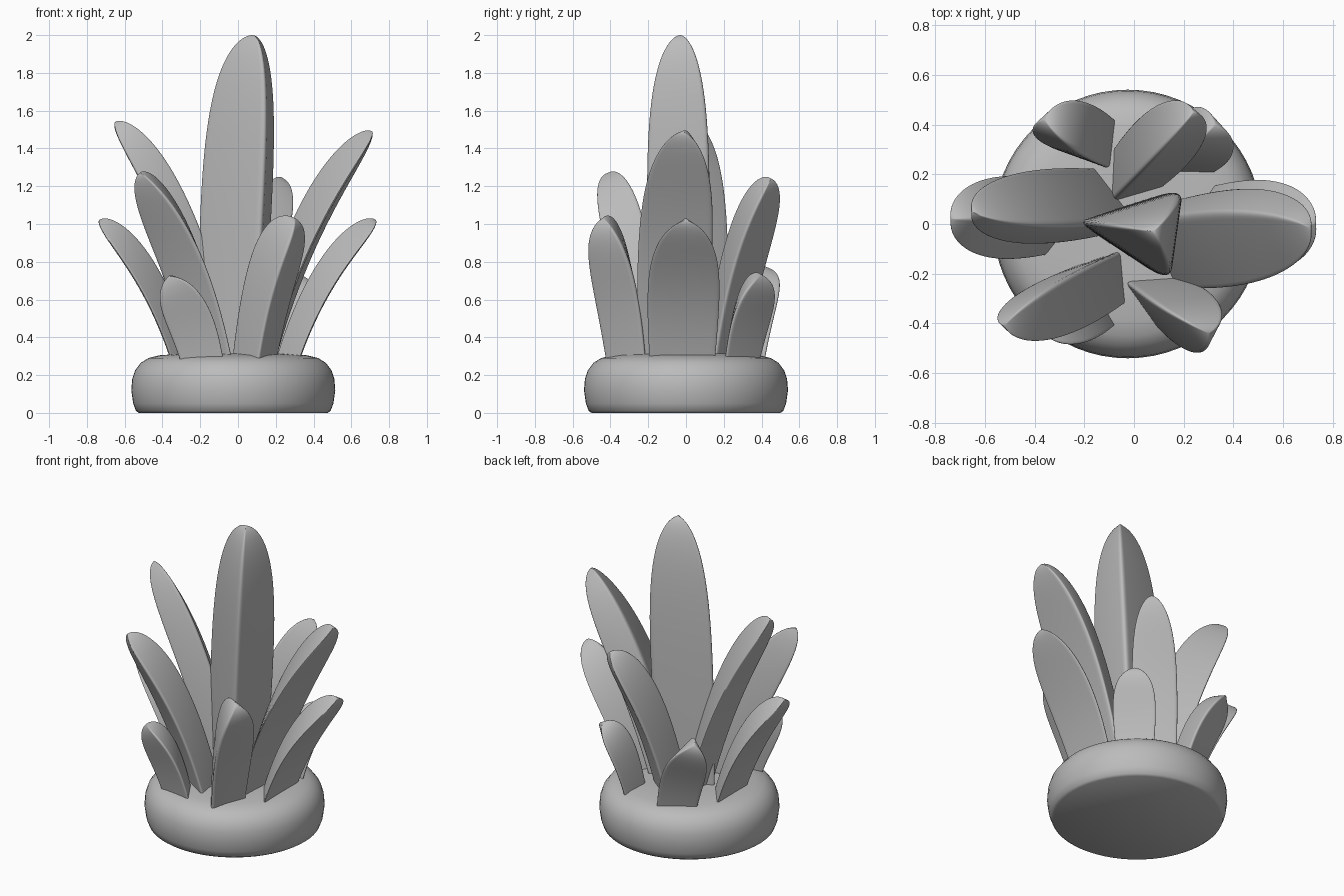
import bpy, bmesh, math
from mathutils import Vector

if "Cube" in bpy.data.objects:
    bpy.data.objects.remove(bpy.data.objects["Cube"], do_unlink=True)

# One plain material for the whole plant
grey = bpy.data.materials.new("plain_grey")
grey.use_nodes = True
colour = (0.5, 0.5, 0.5, 1)
grey.diffuse_color = colour
grey.node_tree.nodes["Principled BSDF"].inputs["Base Color"].default_value = colour


def finish(name, bm):
    bmesh.ops.recalc_face_normals(bm, faces=bm.faces)
    mesh = bpy.data.meshes.new(name)
    bm.to_mesh(mesh)
    bm.free()
    obj = bpy.data.objects.new(name, mesh)
    bpy.context.collection.objects.link(obj)
    mesh.materials.append(grey)
    bpy.ops.object.select_all(action="DESELECT")
    obj.select_set(True)
    bpy.context.view_layer.objects.active = obj
    bpy.ops.object.shade_smooth_by_angle(angle=math.radians(50))


def loft(bm, rings):
    """Skin closed rings of equal length and cap both ends."""
    rows = [[bm.verts.new(p) for p in ring] for ring in rings]
    count = len(rows[0])
    for a, b in zip(rows, rows[1:]):
        for i in range(count):
            j = (i + 1) % count
            bm.faces.new((a[i], a[j], b[j], b[i]))
    bm.faces.new(rows[0])
    bm.faces.new(rows[-1])


# Rounded cushion base
profile = [(0.50, 0), (0.515, 0.01), (0.53, 0.05), (0.54, 0.12), (0.535, 0.18),
           (0.52, 0.225), (0.49, 0.265), (0.45, 0.29), (0.39, 0.305), (0.25, 0.315)]
bm = bmesh.new()
turns = [2 * math.pi * i / 64 for i in range(64)]
loft(bm, [[(r * math.cos(t) - 0.025, r * math.sin(t), z) for t in turns] for r, z in profile])
finish("base", bm)


def rounded(corners, amount=0.11):
    """Soften each corner of a section with a short curve."""
    points = []
    for i, c in enumerate(corners):
        p = c.lerp(corners[i - 1], amount)
        q = c.lerp(corners[(i + 1) % len(corners)], amount)
        for k in range(6):
            u = k / 5
            points.append(p * (1 - u) ** 2 + c * (2 * u * (1 - u)) + q * u * u)
    return points


def leaf(name, base, tip, facing, width, depth, skew=0.0, lean=0.35, blunt=5):
    """Three-sided blade: flat side outward, ridge inward, bending to its tip."""
    b, t = Vector(base), Vector(tip)
    d = t - b
    c = b + Vector((d.x * lean, d.y * lean, d.z * 0.65))
    a = math.radians(facing)
    side = Vector((-math.sin(a), math.cos(a), 0))
    rings = []
    for i in range(33):
        s = 0.9995 * math.sin(math.pi / 2 * i / 32)
        mid = b * (1 - s) ** 2 + c * (2 * s * (1 - s)) + t * s * s
        tangent = ((c - b) * (1 - s) + (t - c) * s).normalized()
        normal = side.cross(tangent).normalized()
        across = tangent.cross(normal)
        w = width / 2 * (0.91 + 0.32 * s) * (1 - s ** 3) ** 0.55
        h = depth * (0.91 + 0.32 * s) * (1 - s ** blunt) ** 0.55
        front = mid + normal * h * 0.35
        ridge = mid - normal * h * 0.65 + across * w * skew
        rings.append(rounded([front + across * w, front - across * w, ridge]))
    bm = bmesh.new()
    loft(bm, rings)
    finish(name, bm)


# Upright middle leaf
leaf("centre_leaf", (-0.01, -0.02, 0.27), (0.08, -0.03, 2.0), -8, 0.36, 0.38,
     lean=0.5, blunt=3)

# Tall leaves
leaf("left_tall_leaf", (0.13, -0.08, 0.27), (0.71, -0.02, 1.49), -4, 0.42, 0.17, 0.45)
leaf("right_tall_leaf", (-0.1, 0.09, 0.27), (-0.65, 0.05, 1.54), 180, 0.32, 0.18, 0.5)
leaf("front_right_tall_leaf", (-0.11, -0.2, 0.27), (-0.52, -0.41, 1.27), -122, 0.3, 0.19)
leaf("back_left_tall_leaf", (-0.02, 0.18, 0.27), (0.24, 0.45, 1.24), 52, 0.29, 0.2)

# Outer leaves
leaf("left_outer_leaf", (0.28, -0.02, 0.28), (0.73, 0, 1.02), 0, 0.41, 0.14)
leaf("right_outer_leaf", (-0.31, 0.03, 0.28), (-0.735, 0.02, 1.02), 180, 0.36, 0.14)
leaf("front_left_outer_leaf", (0.09, -0.29, 0.28), (0.3, -0.44, 1.03), -25, 0.27, 0.24)
leaf("front_right_outer_leaf", (-0.18, -0.34, 0.28), (-0.37, -0.43, 0.72), -102, 0.27, 0.15)
leaf("back_left_outer_leaf", (0.21, 0.27, 0.28), (0.33, 0.4, 0.73), 40, 0.28, 0.16)
leaf("back_right_outer_leaf", (-0.15, 0.31, 0.28), (-0.36, 0.42, 0.77), 121, 0.28, 0.18)
